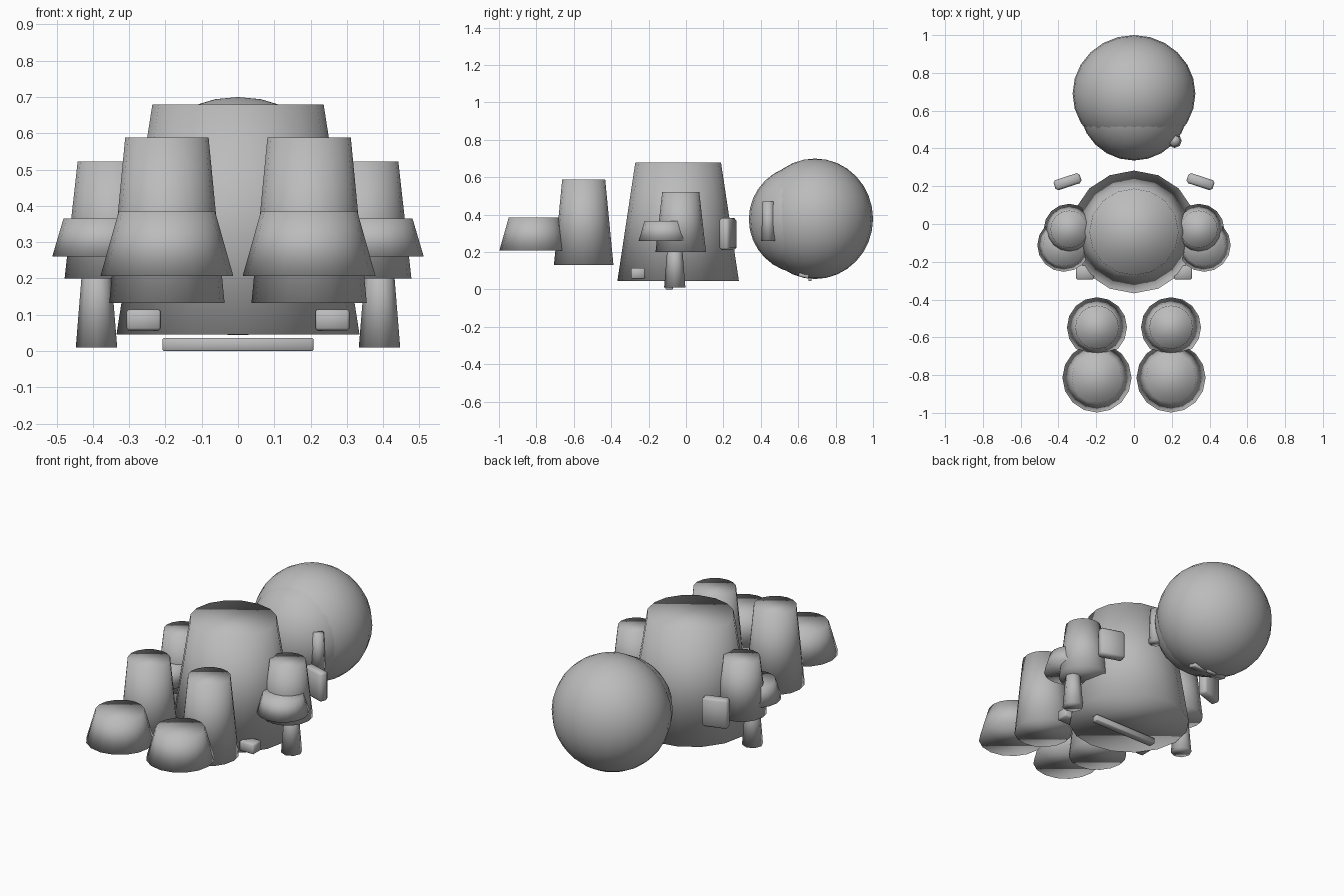
import bpy, bmesh, math
from mathutils import Matrix

cube = bpy.data.objects.get("Cube")
if cube:
    bpy.data.objects.remove(cube, do_unlink=True)

grey = bpy.data.materials.new("plain_grey")
grey.use_nodes = True
GREY = (0.5, 0.5, 0.5, 1)
grey.diffuse_color = GREY
grey.node_tree.nodes["Principled BSDF"].inputs["Base Color"].default_value = GREY


def finish(name, bm, loc, rot=(0, 0, 0)):
    """Turn a bmesh into a fully smooth-shaded object."""
    for f in bm.faces:
        f.smooth = True
    mesh = bpy.data.meshes.new(name)
    bm.to_mesh(mesh)
    bm.free()
    mesh.materials.append(grey)
    ob = bpy.data.objects.new(name, mesh)
    ob.location = loc
    ob.rotation_euler = [math.radians(a) for a in rot]
    bpy.context.collection.objects.link(ob)
    return ob


def taper(name, x, y, z0, z1, r0, r1, sides=16, squash=1.0):
    """Capped cone standing between two heights."""
    bm = bmesh.new()
    bmesh.ops.create_cone(bm, cap_ends=True, segments=sides,
                          radius1=r0, radius2=r1, depth=z1 - z0)
    bmesh.ops.scale(bm, vec=(1, squash, 1), verts=bm.verts)
    return finish(name, bm, (x, y, (z0 + z1) / 2))


def ball(name, loc, radii):
    bm = bmesh.new()
    bmesh.ops.create_uvsphere(bm, u_segments=24, v_segments=16, radius=1)
    bmesh.ops.scale(bm, vec=radii, verts=bm.verts)
    return finish(name, bm, loc)


def block(name, loc, size, rot=(0, 0, 0), bevel=0.006):
    """Small box with softened edges."""
    bm = bmesh.new()
    bmesh.ops.create_cube(bm, size=1, matrix=Matrix.Diagonal((*size, 1)))
    bmesh.ops.bevel(bm, geom=bm.edges[:], offset=bevel, segments=1, affect='EDGES')
    return finish(name, bm, loc, rot)


# Torso and the bar below it
taper("torso", 0, -0.042, 0.045, 0.68, 0.335, 0.236, squash=0.97)
block("under_bar", (0, -0.09, 0.018), (0.415, 0.04, 0.036), bevel=0.003)

# Head, rear shell and small head fittings
ball("head", (0, 0.626, 0.375), (0.29, 0.29, 0.29))
ball("head_shell", (0, 0.69, 0.378), (0.325, 0.31, 0.322))
taper("side_rod", 0.215, 0.44, 0.26, 0.47, 0.038, 0.03, sides=8)
block("chin_strip", (0, 0.63, 0.077), (0.22, 0.055, 0.025), (-15, 0, 0), 0.003)
block("chin_tab", (0, 0.663, 0.057), (0.06, 0.016, 0.025), bevel=0.002)

# Paired limbs and fittings
for side, s in (("left", 1), ("right", -1)):
    taper(side + "_leg", s * 0.196, -0.547, 0.132, 0.588, 0.159, 0.115)
    taper(side + "_foot", s * 0.196, -0.815, 0.207, 0.384, 0.183, 0.133)
    taper(side + "_upper_arm", s * 0.343, -0.028, 0.2, 0.522, 0.135, 0.099)
    taper(side + "_cuff", s * 0.371, -0.112, 0.26, 0.365, 0.141, 0.11)
    taper(side + "_forearm", s * 0.39, -0.06, 0.01, 0.27, 0.057, 0.036, sides=8)
    block(side + "_front_tab", (s * 0.26, -0.257, 0.086), (0.094, 0.074, 0.058))
    block(side + "_back_plate", (s * 0.352, 0.224, 0.296), (0.145, 0.056, 0.17),
          (0, 0, -s * 18), 0.012)
